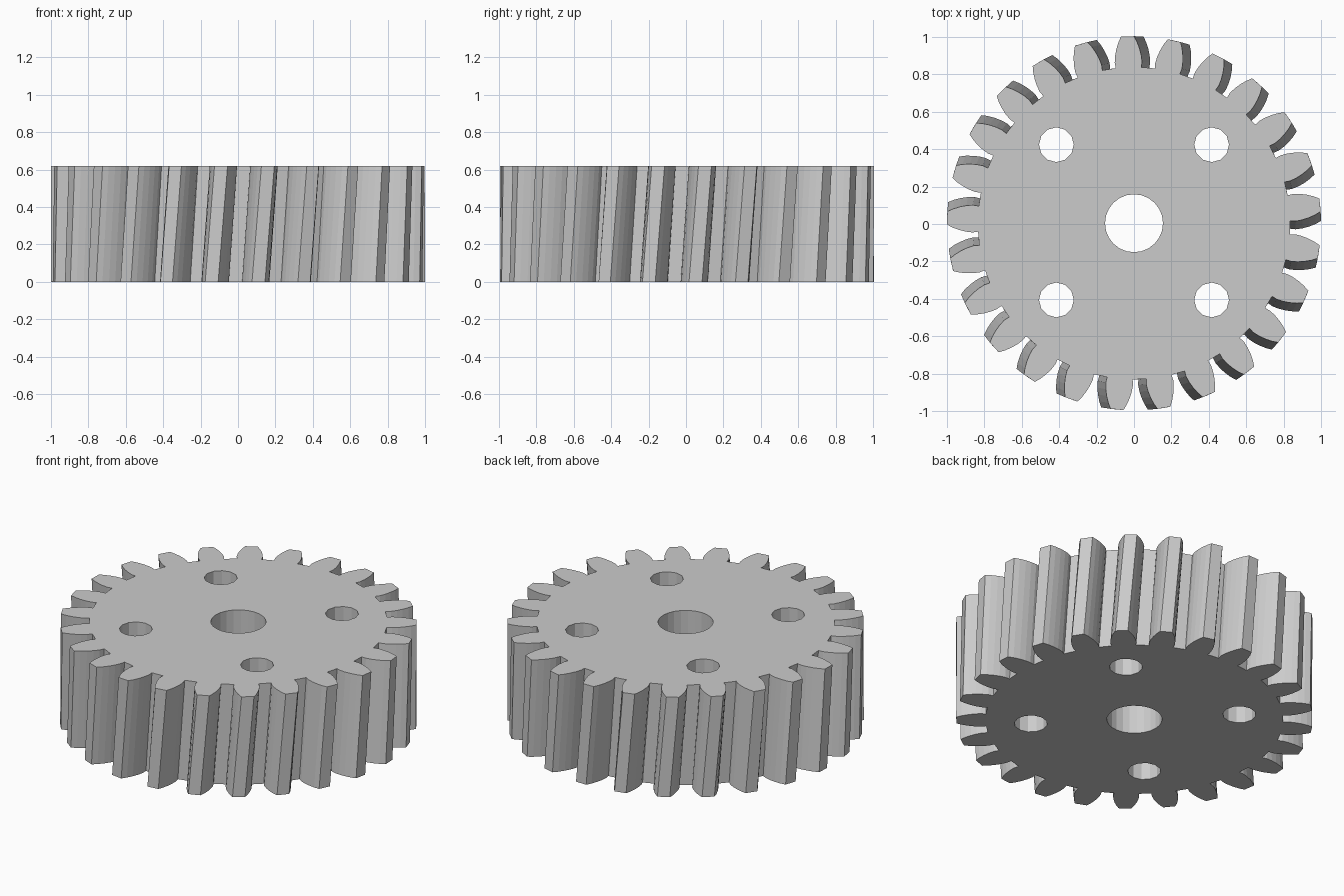
import bpy
import bmesh
from math import cos, sin, pi, radians

cube = bpy.data.objects.get("Cube")
if cube:
    bpy.data.objects.remove(cube, do_unlink=True)

TEETH = 25
HEIGHT = 0.62
TWIST = radians(2.9)      # helical twist from bottom to top
TOP_PHASE = radians(5.6)  # centre of the first tooth on the top face
CENTRE_Y = 0.004

# Half tooth: radius and half angle in degrees, from root to tip
FLANK = [(0.835, 4.7), (0.865, 4.85), (0.90, 4.45), (0.935, 3.8),
         (0.97, 2.95), (1.0, 2.0)]

grey = bpy.data.materials.new("Plain grey")
grey.use_nodes = True
colour = (0.6, 0.6, 0.6, 1)
grey.diffuse_color = colour
grey.node_tree.nodes["Principled BSDF"].inputs["Base Color"].default_value = colour


def gear_outline(phase):
    """Points of the toothed rim, counter-clockwise."""
    points = []
    for tooth in range(TEETH):
        mid = phase + tooth * 2 * pi / TEETH
        side = [(r, mid - radians(a)) for r, a in FLANK]
        side += [(r, mid + radians(a)) for r, a in reversed(FLANK)]
        points += [(r * cos(a), r * sin(a)) for r, a in side]
    return points


def circle(x, y, radius, sides):
    return [(x + radius * cos(2 * pi * i / sides),
             y + radius * sin(2 * pi * i / sides)) for i in range(sides)]


def add_loop(bm, points, z):
    verts = [bm.verts.new((x, y + CENTRE_Y, z)) for x, y in points]
    edges = [bm.edges.new((v, verts[i - 1])) for i, v in enumerate(verts)]
    return verts, edges


# Shaft bore and four lightening holes run straight through
holes = [circle(0, 0, 0.155, 24)]
holes += [circle(x, y, 0.093, 12)
          for x in (-0.415, 0.415) for y in (-0.41, 0.42)]

bm = bmesh.new()
layers = []
for z, phase in ((0, TOP_PHASE - TWIST), (HEIGHT, TOP_PHASE)):
    loops = [add_loop(bm, p, z) for p in [gear_outline(phase)] + holes]
    layers.append(loops)

# End faces with openings
for loops in layers:
    edges = [e for _, loop_edges in loops for e in loop_edges]
    bmesh.ops.triangle_fill(bm, edges=edges, use_beauty=True, normal=(0, 0, 1))

# Tooth flanks and hole walls
for (low, _), (high, _) in zip(*layers):
    for i in range(len(low)):
        bm.faces.new((low[i - 1], low[i], high[i], high[i - 1]))

# Merge the end-face triangles into clean flat faces
bmesh.ops.recalc_face_normals(bm, faces=bm.faces[:])
bmesh.ops.dissolve_limit(bm, angle_limit=radians(0.1), verts=[],
                         edges=[e for e in bm.edges if e.calc_length() > 0 and
                                all(abs(f.normal.z) > 0.99 for f in e.link_faces)])

mesh = bpy.data.meshes.new("helical_gear")
bm.to_mesh(mesh)
bm.free()
mesh.materials.append(grey)
gear = bpy.data.objects.new("helical_gear", mesh)
bpy.context.collection.objects.link(gear)
